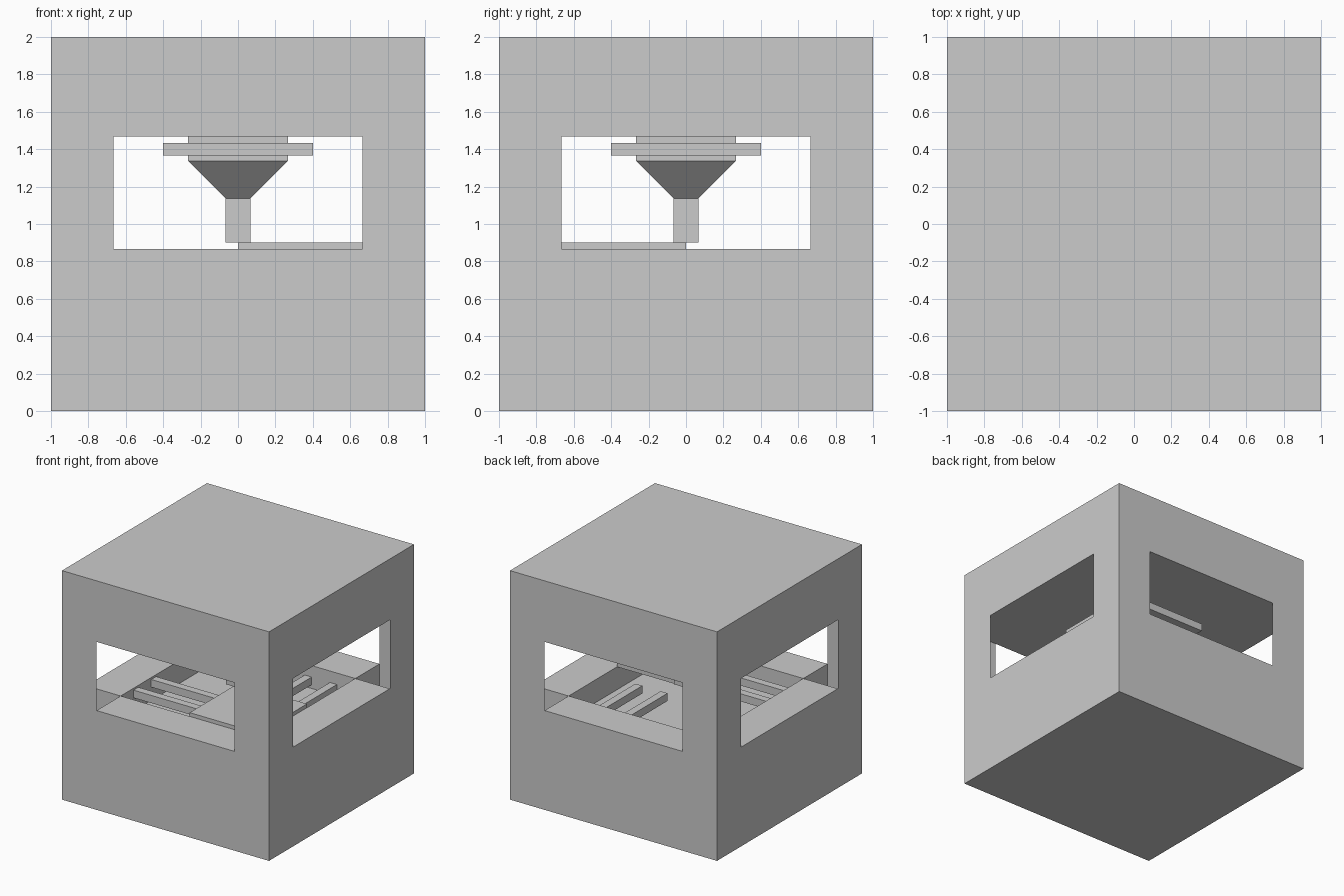
import bpy, bmesh
from mathutils import Matrix, Vector
from math import pi

if "Cube" in bpy.data.objects:
    bpy.data.objects.remove(bpy.data.objects["Cube"])

W = 2 / 3                                 # half width of windows and pit
FLOOR, SILL, CEIL = 0.667, 0.867, 1.467   # key heights


def finish(name, bm):
    bmesh.ops.remove_doubles(bm, verts=bm.verts, dist=1e-4)
    me = bpy.data.meshes.new(name)
    bm.to_mesh(me)
    bm.free()
    ob = bpy.data.objects.new(name, me)
    bpy.context.collection.objects.link(ob)
    return ob


def quad(bm, *pts):
    bm.faces.new([bm.verts.new(p) for p in pts])


def box(name, x0, x1, y0, y1, z0, z1):
    bm = bmesh.new()
    bmesh.ops.create_cube(bm, size=1)
    for v in bm.verts:
        v.co = Vector((x1 if v.co.x > 0 else x0,
                       y1 if v.co.y > 0 else y0,
                       z1 if v.co.z > 0 else z0))
    return finish(name, bm)


def level(name, z, up):
    bm = bmesh.new()
    pts = [(-1, -1, z), (1, -1, z), (1, 1, z), (-1, 1, z)]
    quad(bm, *(pts if up else pts[::-1]))
    return finish(name, bm)


# Thin outer casing: four walls, each a sheet with a window, plus lid and base
bm = bmesh.new()
outer = [(-1, -1, 0), (1, -1, 0), (1, -1, 2), (-1, -1, 2)]
inner = [(-W, -1, SILL), (W, -1, SILL), (W, -1, CEIL), (-W, -1, CEIL)]
for k in range(4):
    rot = Matrix.Rotation(k * pi / 2, 3, 'Z')
    o = [rot @ Vector(p) for p in outer]
    i = [rot @ Vector(p) for p in inner]
    for a in range(4):
        b = (a + 1) % 4
        quad(bm, o[a], o[b], i[b], i[a])
quad(bm, (-1, -1, 2), (1, -1, 2), (1, 1, 2), (-1, 1, 2))
quad(bm, (-1, 1, 0), (1, 1, 0), (1, -1, 0), (-1, -1, 0))
finish("casing", bm)

# Inner floor and ceiling
level("inner_floor", FLOOR, True)
level("inner_ceiling", CEIL, False)

# Window sills around the sunken pit (open on the outside and below)
bm = bmesh.new()
for k in range(4):
    rot = Matrix.Rotation(k * pi / 2, 3, 'Z')
    r = lambda x, y, z: rot @ Vector((x, y, z))
    quad(bm, r(-W, -1, SILL), r(W, -1, SILL), r(W, -W, SILL), r(-W, -W, SILL))
    quad(bm, r(W, -W, FLOOR), r(-W, -W, FLOOR), r(-W, -W, SILL), r(W, -W, SILL))
    quad(bm, r(W, -1, FLOOR), r(W, -W, FLOOR), r(W, -W, SILL), r(W, -1, SILL))
    quad(bm, r(-W, -W, FLOOR), r(-W, -1, FLOOR), r(-W, -1, SILL), r(-W, -W, SILL))
finish("window_sills", bm)

# Solid plate in one quarter, crossing grate bars in two others
box("quarter_plate", 0, W, -W, 0, SILL, 0.9)
for n, a in enumerate((0.178, 0.422)):
    box(f"upper_bar_{n}", -W, 0, -a - 0.067, -a, 0.783, 0.85)
    box(f"lower_bar_{n}", a, a + 0.067, 0, W, 0.70, 0.767)

# Square hopper: spout, tapered funnel and collar in one stepped profile
bm = bmesh.new()
profile = [(0.067, 0.9), (0.067, 1.137), (0.267, 1.337), (0.267, CEIL)]
rings = [[bm.verts.new((sx * h, sy * h, z))
          for sx, sy in ((-1, -1), (1, -1), (1, 1), (-1, 1))] for h, z in profile]
for lo, hi in zip(rings, rings[1:]):
    for a in range(4):
        b = (a + 1) % 4
        bm.faces.new((lo[a], lo[b], hi[b], hi[a]))
bm.faces.new(rings[0][::-1])
bm.faces.new(rings[-1])
finish("hopper", bm)
box("hopper_flange", -0.4, 0.4, -0.4, 0.4, 1.367, 1.433)
